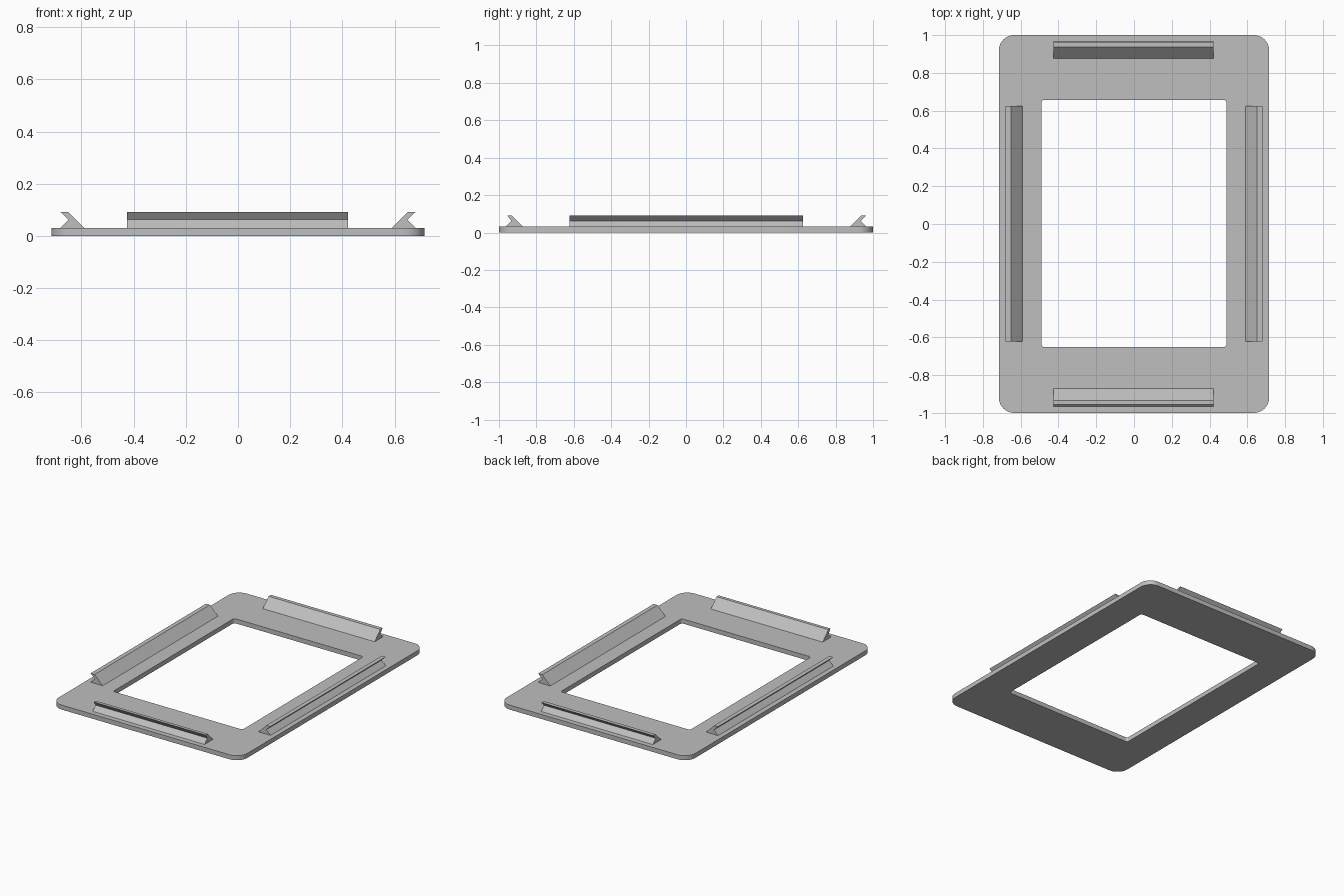
import bpy
import bmesh
import math
from mathutils import Vector

if "Cube" in bpy.data.objects:
    bpy.data.objects.remove(bpy.data.objects["Cube"], do_unlink=True)

PLATE_TOP = 0.031
CLIP_TOP = 0.092
NOTCH_Z = 0.062

# One plain grey for the whole frame
grey = bpy.data.materials.new("light_grey")
grey.use_nodes = True
colour = (0.52, 0.52, 0.52, 1)
grey.diffuse_color = colour
grey.node_tree.nodes["Principled BSDF"].inputs["Base Color"].default_value = colour


def finish(bm, name):
    bmesh.ops.recalc_face_normals(bm, faces=bm.faces)
    mesh = bpy.data.meshes.new(name)
    bm.to_mesh(mesh)
    bm.free()
    mesh.materials.append(grey)
    obj = bpy.data.objects.new(name, mesh)
    bpy.context.collection.objects.link(obj)
    return obj


def rounded_outline(x0, x1, y0, y1, radius, steps=8):
    corners = [(x1, y1, -1, -1), (x0, y1, 1, -1), (x0, y0, 1, 1), (x1, y0, -1, 1)]
    points = []
    for quarter, (x, y, sx, sy) in enumerate(corners):
        for i in range(steps + 1):
            a = math.pi / 2 * (quarter + i / steps)
            points.append((x + radius * (sx + math.cos(a)),
                           y + radius * (sy + math.sin(a))))
    return points


# Flat plate: rounded border around a rounded opening
bm = bmesh.new()
outer = rounded_outline(-0.715, 0.715, -1, 1, 0.08)
inner = rounded_outline(-0.49, 0.49, -0.652, 0.657, 0.016)
rings = [[bm.verts.new((x, y, z)) for x, y in outline]
         for outline, z in ((outer, 0), (outer, PLATE_TOP), (inner, PLATE_TOP), (inner, 0))]
count = len(outer)
for r in range(4):
    a, b = rings[r], rings[(r + 1) % 4]
    for i in range(count):
        j = (i + 1) % count
        bm.faces.new((a[i], a[j], b[j], b[i]))
plate = finish(bm, "frame_plate")
bpy.ops.object.select_all(action='DESELECT')
plate.select_set(True)
bpy.context.view_layer.objects.active = plate
bpy.ops.object.shade_smooth_by_angle(angle=math.radians(30))


# Clip rails: a notched hook section, leaning outward, swept along one edge
def clip(name, section, outward, start, end):
    out = Vector(outward)
    along = Vector((abs(out.y), abs(out.x), 0))
    bm = bmesh.new()
    ends = [[bm.verts.new(out * d + along * t + Vector((0, 0, z))) for d, z in section]
            for t in (start, end)]
    n = len(section)
    for ring in ends:
        bm.faces.new(ring)
    for i in range(n):
        j = (i + 1) % n
        bm.faces.new((ends[0][i], ends[0][j], ends[1][j], ends[1][i]))
    finish(bm, name)


def hook(base_in, top_in, top_out, notch, base_out):
    return [(base_in, PLATE_TOP), (top_in, CLIP_TOP), (top_out, CLIP_TOP),
            (notch, NOTCH_Z), (base_out, PLATE_TOP)]


side = hook(0.59, 0.651, 0.681, 0.65, 0.681)
clip("left_clip", side, (1, 0, 0), -0.622, 0.626)
clip("right_clip", side, (-1, 0, 0), -0.622, 0.626)
clip("back_clip", hook(0.876, 0.938, 0.964, 0.934, 0.965), (0, 1, 0), -0.425, 0.422)
clip("front_clip", hook(0.872, 0.934, 0.956, 0.934, 0.965), (0, -1, 0), -0.425, 0.422)
